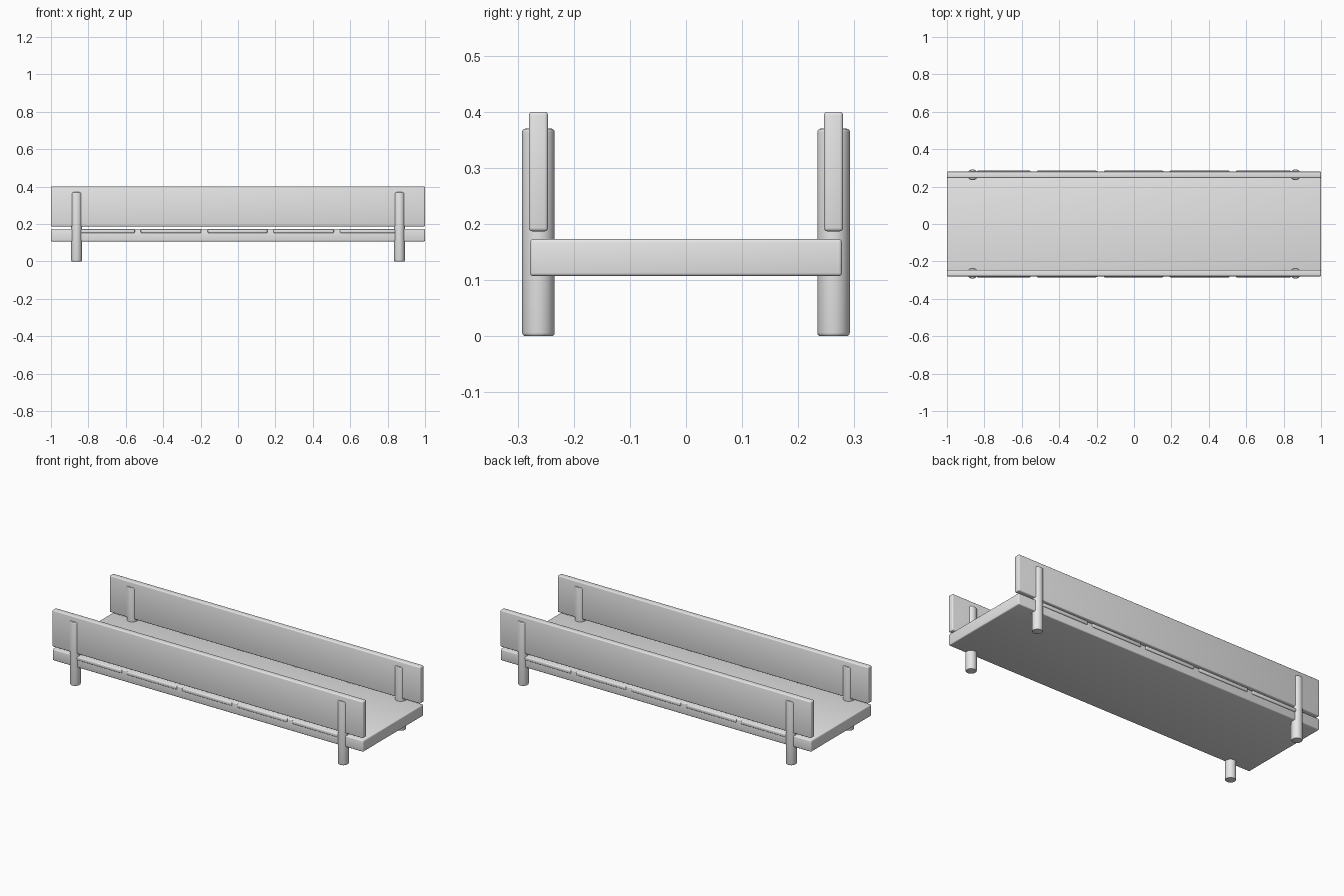
import bpy

cube = bpy.data.objects.get("Cube")
if cube:
    bpy.data.objects.remove(cube, do_unlink=True)

# Single plain grey
grey = bpy.data.materials.new("plain grey")
grey.use_nodes = True
grey.diffuse_color = (0.8, 0.8, 0.8, 1)
grey.node_tree.nodes["Principled BSDF"].inputs["Base Color"].default_value = (0.8, 0.8, 0.8, 1)


def finish(obj, name, bevel):
    """Name, colour, round the edges and smooth the part."""
    obj.name = name
    obj.data.materials.append(grey)
    mod = obj.modifiers.new("rounded edges", 'BEVEL')
    mod.width = bevel
    mod.segments = 3
    mod.limit_method = 'ANGLE'
    bpy.ops.object.modifier_apply(modifier=mod.name)
    bpy.ops.object.shade_smooth_by_angle()


def box(name, x, y, z, bevel):
    """Box from (min, max) ranges along each axis."""
    spans = (x, y, z)
    bpy.ops.mesh.primitive_cube_add(size=1, location=[(a + b) / 2 for a, b in spans])
    obj = bpy.context.object
    obj.scale = [b - a for a, b in spans]
    bpy.ops.object.transform_apply(location=False, rotation=False, scale=True)
    finish(obj, name, bevel)


def post(name, x, y):
    height = 0.37
    bpy.ops.mesh.primitive_cylinder_add(vertices=32, radius=0.029, depth=height,
                                        location=(x, y, height / 2))
    finish(bpy.context.object, name, 0.006)


# Deck
box("deck", (-1, 1), (-0.278, 0.278), (0.107, 0.173), 0.006)

strip_ranges = [(-0.84, -0.552), (-0.52, -0.198), (-0.162, 0.157),
                (0.19, 0.512), (0.545, 0.84)]

for side, label in ((-1, "front"), (1, "back")):
    # Side board
    box(label + "_side_board", (-1, 1), sorted((side * 0.246, side * 0.28)),
        (0.187, 0.4), 0.006)
    # Support posts
    for end, hand in ((-1, "right"), (1, "left")):
        post(f"{label}_{hand}_post", end * 0.863, side * 0.263)
    # Thin edge strips
    for i, span in enumerate(strip_ranges):
        box(f"{label}_edge_strip_{i + 1}", span, sorted((side * 0.25, side * 0.285)),
            (0.152, 0.1725), 0.005)
